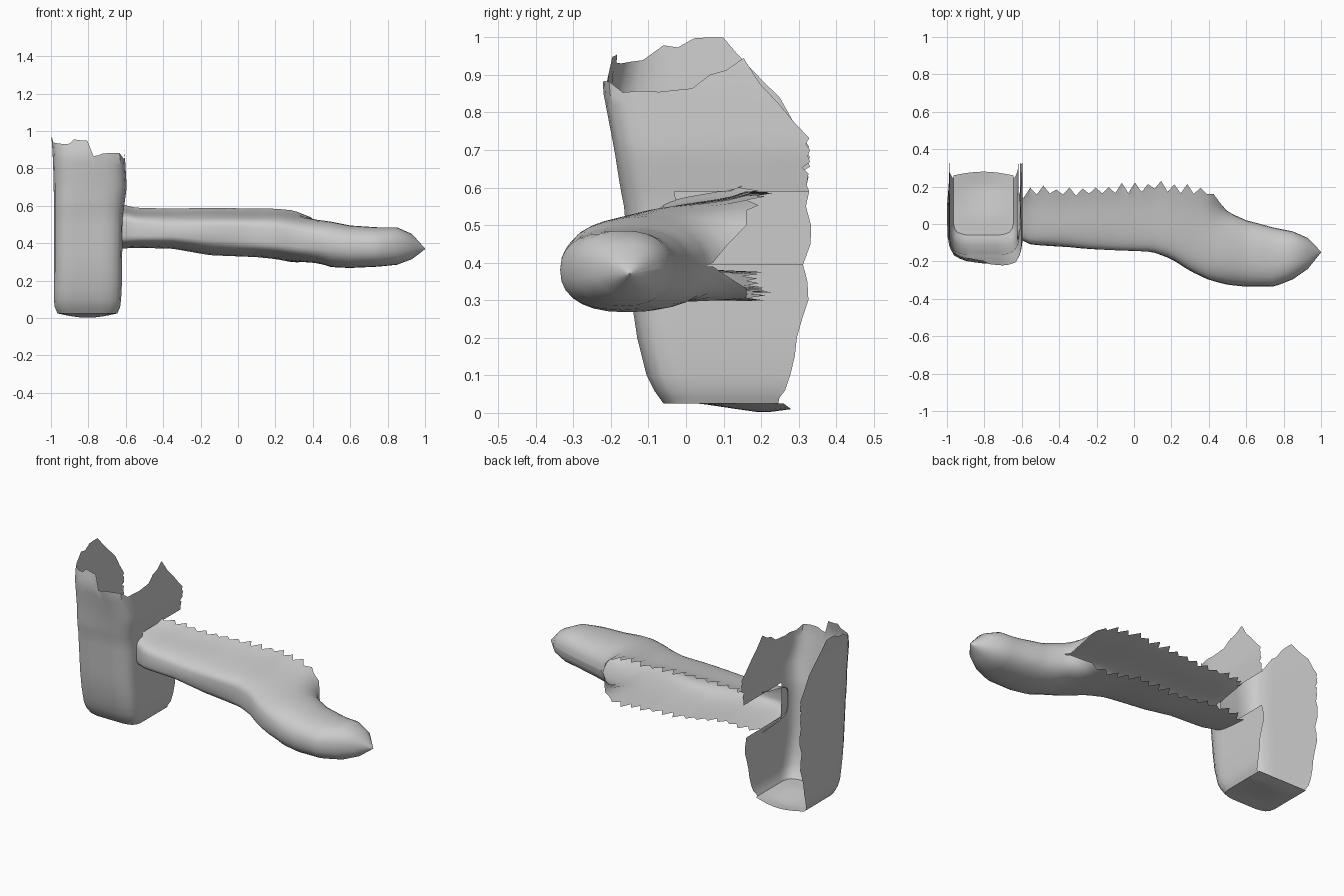
import bpy, math, random

if "Cube" in bpy.data.objects:
    bpy.data.objects.remove(bpy.data.objects["Cube"])

random.seed(4)


def lerp(table, v):
    """Piecewise-linear lookup; rows are (key, value, value, ...)."""
    if v <= table[0][0]:
        return table[0][1:]
    for a, b in zip(table, table[1:]):
        if v <= b[0]:
            f = (v - a[0]) / (b[0] - a[0])
            return tuple(p + (q - p) * f for p, q in zip(a[1:], b[1:]))
    return table[-1][1:]


def make(name, verts, faces, angle=40):
    me = bpy.data.meshes.new(name)
    me.from_pydata(verts, [], faces)
    me.validate()
    ob = bpy.data.objects.new(name, me)
    bpy.context.collection.objects.link(ob)
    bpy.ops.object.select_all(action='DESELECT')
    ob.select_set(True)
    bpy.context.view_layer.objects.active = ob
    bpy.ops.object.shade_smooth_by_angle(angle=math.radians(angle))
    return ob


# Hollow head: U-shaped plan, open at the back and the torn top
# level: z, x left, x right, y front, y back
LEVELS = [(0.025, -0.965, -0.645, -0.06, 0.26), (0.06, -0.98, -0.63, -0.085, 0.285),
          (0.10, -0.985, -0.625, -0.105, 0.29), (0.20, -0.985, -0.62, -0.13, 0.31),
          (0.30, -0.985, -0.62, -0.145, 0.33), (0.55, -0.985, -0.615, -0.165, 0.335),
          (0.70, -0.985, -0.595, -0.195, 0.335), (0.87, -0.99, -0.605, -0.235, 0.335),
          (1.00, -1.0, -0.62, -0.22, 0.33)]
# plan columns: across (0 left .. 1 right), depth (0 front .. 1 back)
left = [(0, 1 - i * 0.08) for i in range(11)] + [(0.02, 0.11), (0.07, 0.045), (0.16, 0.015)]
front = [(0.25 + i * 0.0625, 0) for i in range(9)]
COLS = left + front + [(1 - a, b) for a, b in reversed(left)]
# torn top edge heights along each wall, by depth or across
TOP_LEFT = [(0, 0.95), (0.2, 0.98), (0.5, 1.0), (0.7, 0.93), (0.85, 0.84), (1, 0.72)]
TOP_FRONT = [(0, 0.95), (0.5, 0.94), (0.56, 0.88), (1, 0.87)]
TOP_RIGHT = [(0, 0.87), (0.3, 0.85), (0.45, 0.88), (0.66, 0.95), (0.75, 0.87), (0.9, 0.8), (1, 0.72)]
ROWS = [0.025, 0.04, 0.06, 0.1, 0.15, 0.2, 0.25, 0.3, 0.35, 0.395, 0.45, 0.5, 0.55, 0.59]
UPPER = 9
n, rows = len(COLS), len(ROWS) + UPPER
tops = []
for a, b in COLS:
    table, key = (TOP_LEFT, b) if a < 0.02 else (TOP_RIGHT, b) if a > 0.98 else (TOP_FRONT, a)
    tops.append(min(1.0, lerp(table, key)[0] + random.uniform(-0.02, 0.015)))


def head_point(a, b, z, ragged=0):
    xl, xr, yf, yb = lerp(LEVELS, z)
    y = yf + (yb - yf) * b - ragged * b ** 8
    y += 0.06 * (1 - a) * (1 - b) * max(0, z - 0.6) / 0.35
    return (xl + (xr - xl) * a, y, z)


verts, faces = [], []
for r in range(rows):
    ragged = random.uniform(0, 0.025)
    for c, (a, b) in enumerate(COLS):
        z = ROWS[r] if r < len(ROWS) else 0.59 + (tops[c] - 0.59) * (r - len(ROWS) + 1) / UPPER
        verts.append(head_point(a, b, z, ragged))
for r in range(rows - 1):
    for c in range(n - 1):
        # the right wall is broken away where the handle joins
        if c >= n - 10 and ROWS[9] <= verts[r * n + c][2] < 0.58:
            continue
        i = r * n + c
        faces.append((i, i + 1, i + n + 1, i + n))
make("hollow_head", verts, faces)

# Head underside: sagging plate joining the two walls
verts, faces = [], []
STEPS = 8
half = [c for c in COLS if c[0] < 0.5]
for a, b in half:
    for s in range(STEPS + 1):
        f = s / STEPS
        x, y, z = head_point(a + (1 - 2 * a) * f, b, 0.025)
        sag = 0.025 * math.sin(math.pi * f) * max(0, 1 - abs(b - 0.8) / 0.5)
        verts.append((x, y + 0.02 * math.sin(math.pi * f) * b ** 3, z - sag))
for i in range(len(half) - 1):
    for s in range(STEPS):
        k = i * (STEPS + 1) + s
        faces.append((k, k + STEPS + 1, k + STEPS + 2, k + 1))
make("head_underside", verts, faces)

# Handle: open channel at the back that closes into a rounded grip
# x, y front, y back, z bottom, z top, openness
SECTIONS = [(-0.625, -0.08, 0.15, 0.375, 0.585, 1), (-0.55, -0.115, 0.18, 0.38, 0.565, 1),
            (-0.35, -0.12, 0.17, 0.375, 0.56, 1), (-0.15, -0.135, 0.185, 0.34, 0.565, 1),
            (0.10, -0.155, 0.205, 0.33, 0.56, 1), (0.20, -0.19, 0.195, 0.32, 0.56, 1),
            (0.30, -0.25, 0.19, 0.30, 0.55, 1), (0.40, -0.295, 0.17, 0.285, 0.54, 0.8),
            (0.45, -0.31, 0.13, 0.28, 0.53, 0.4), (0.50, -0.325, 0.065, 0.272, 0.515, 0),
            (0.60, -0.335, 0.02, 0.268, 0.495, 0), (0.75, -0.335, -0.02, 0.275, 0.485, 0),
            (0.85, -0.295, -0.04, 0.285, 0.485, 0), (0.93, -0.24, -0.075, 0.315, 0.45, 0),
            (1.0, -0.152, -0.148, 0.368, 0.372, 0)]
xs = [-0.625 + i * 0.035 for i in range(42)] + [0.85, 0.93, 1.0]
RING = 28


def power(v, p):
    return math.copysign(abs(v) ** p, v)


def handle_point(x, k, ragged):
    yf, yb, zb, zt, o = lerp(SECTIONS, x)
    t = k / RING
    zc, h = (zb + zt) / 2, (zt - zb) / 2
    # closed grip section
    w = 2 * math.pi * t
    cy = (yf + yb) / 2 + (yb - yf) / 2 * power(math.cos(w), 0.85)
    cz = zc + h * power(math.sin(w), 0.85)
    # open channel section with a flared, torn rear lip
    w = math.pi * t
    back = yb - yf
    oy = yb - back * power(math.sin(w), 0.85)
    oz = zc + h * power(math.cos(w), 0.5)
    rear = max(0, 1 - (yb - oy) / back) ** 4
    oy += ragged * rear
    oz += (0.025 if t < 0.5 else -0.004) * rear
    # shallow carved ripples along the shaft
    oy += 0.005 * math.sin(9 * x + 14 * t) * math.sin(w)
    return (x, cy + (oy - cy) * o, cz + (oz - cz) * o)


verts, faces = [], []
for j, x in enumerate(xs):
    ragged = random.uniform(0.01, 0.03) * (-1) ** j
    verts += [handle_point(x, k, ragged) for k in range(RING + 1)]
m = RING + 1
for j in range(len(xs) - 1):
    for k in range(RING):
        i = j * m + k
        faces.append((i, i + 1, i + m + 1, i + m))
make("handle", verts, faces, 30)
